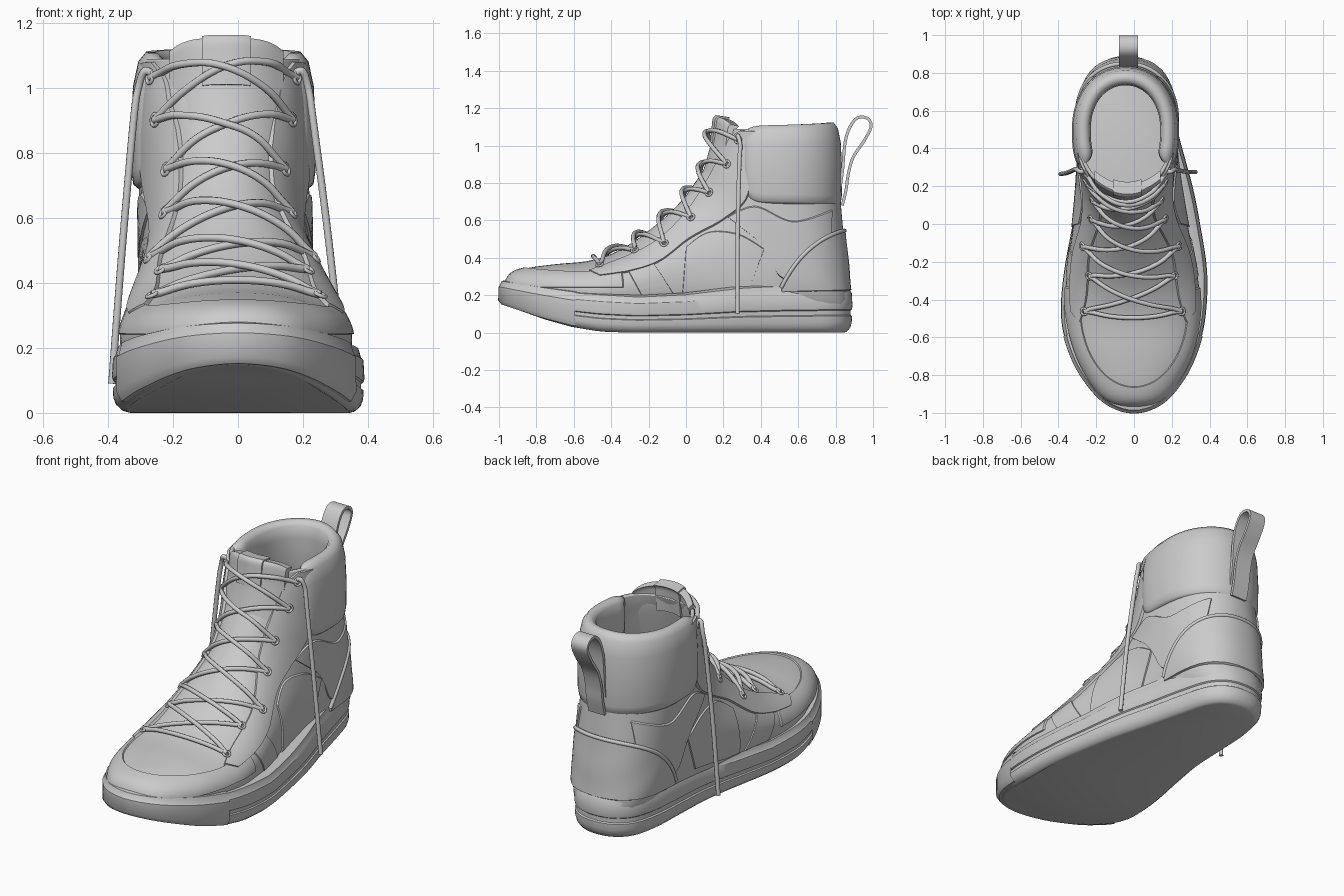
import bpy, bmesh, math
from mathutils import Vector as V
from mathutils.bvhtree import BVHTree

if "Cube" in bpy.data.objects:
    bpy.data.objects.remove(bpy.data.objects["Cube"])
SIDES = ((1, "right"), (-1, "left"))

def curve_pts(pts, n, closed=False):
    """Catmull-Rom resample to n points"""
    pts = [V(p) for p in pts]
    m = len(pts)
    segs = m if closed else m - 1
    get = (lambda j: pts[j % m]) if closed else (lambda j: pts[max(0, min(m - 1, j))])
    out = []
    for i in range(n):
        t = i * segs / (n if closed else n - 1)
        k = min(int(t), segs - 1)
        t -= k
        a, b, c, d = (get(k + j) for j in (-1, 0, 1, 2))
        out.append(.5 * (2 * b + (c - a) * t + (2 * a - 5 * b + 4 * c - d) * t * t + (3 * b - a - 3 * c + d) * t ** 3))
    return out

def loft(name, rings, closed=True, caps=(True, True), angle=40):
    bm = bmesh.new()
    vs = [[bm.verts.new(p) for p in r] for r in rings]
    n = len(vs[0])
    for a, b in zip(vs, vs[1:]):
        for i in range(n if closed else n - 1):
            bm.faces.new((a[i], a[(i + 1) % n], b[(i + 1) % n], b[i]))
    for cap, ring in zip(caps, (vs[0], vs[-1])):
        if cap:
            bm.faces.new(ring)
    bmesh.ops.recalc_face_normals(bm, faces=bm.faces)
    me = bpy.data.meshes.new(name)
    bm.to_mesh(me)
    me.polygons.foreach_set("use_smooth", [True] * len(me.polygons))
    me.set_sharp_from_angle(angle=math.radians(angle))
    ob = bpy.data.objects.new(name, me)
    bpy.context.collection.objects.link(ob)
    return ob

def tube(name, pts, r):
    cu = bpy.data.curves.new(name, 'CURVE')
    cu.dimensions, cu.bevel_depth, cu.bevel_resolution, cu.use_fill_caps = '3D', r, 2, True
    sp = cu.splines.new('POLY')
    sp.points.add(len(pts) - 1)
    for q, p in zip(sp.points, pts):
        q.co = (*p, 1)
    sp.use_smooth = True
    bpy.context.collection.objects.link(bpy.data.objects.new(name, cu))

def interp(tab, x):
    for (a, fa), (b, fb) in zip(tab, tab[1:]):
        if x <= b:
            return fa + (fb - fa) * max(0, (x - a) / (b - a))

def oval(a, nf, nb):
    """Superellipse (across, along) with its own roundness for front and back"""
    c, s = math.cos(a), math.sin(a)
    n = nf if c > 0 else nb
    return math.copysign(abs(s) ** (2 / n), s), math.copysign(abs(c) ** (2 / n), c)

# Sole: one outline lofted through a side-wall profile (height fraction, inset)
N = 120
outline = curve_pts([(-.04, .89), (.07, .865), (.15, .78), (.2, .62), (.25, .42), (.31, .2), (.35, 0), (.387, -.25),
                     (.38, -.48), (.34, -.66), (.265, -.82), (.15, -.95), (0, -1), (-.15, -.95), (-.27, -.82),
                     (-.35, -.66), (-.387, -.48), (-.37, -.25), (-.325, 0), (-.295, .2), (-.285, .42), (-.275, .62),
                     (-.235, .78), (-.15, .865)], N, True)
bottom = [(-1, .145), (-.9, .112), (-.78, .072), (-.62, .03), (-.46, .006), (-.3, 0), (1, 0)]
top = [(-1.1, .285), (-1, .28), (-.8, .25), (-.58, .22), (-.25, .2), (0, .213), (.3, .25), (.6, .265), (1, .27)]

def sole_ring(f, inset, idx=range(N)):
    ring = []
    for i in idx:
        p, t = outline[i], (outline[(i + 1) % N] - outline[i - 1]).normalized()
        z0, z1 = interp(bottom, p.y), interp(top, p.y)
        ring.append((p.x + t.y * inset, p.y - t.x * inset, z0 + (z1 - z0) * f))
    return ring

wall = [(0, .045), (.02, .03), (.1, .012), (.2, .004), (.33, .003), (.35, .01), (.44, .01), (.46, .003),
        (.52, 0), (.78, .003), (.82, .01), (.95, .018), (1, .05)]
loft("sole", [sole_ring(f, d) for f, d in wall], angle=35)
loft("toe_bumper", [sole_ring(f, d, [i for i in range(N) if outline[i].y < -.57]) for f, d in
                    [(.03, .04), (.05, .012), (.2, -.004), (.75, -.003), (.79, .004), (.97, .014), (1.02, .05)]],
     closed=False, caps=(False, False))
loft("insole", [[(x * .8, y * .85, z) for x, y, z in sole_ring(f, .04)] for f in (.7, .8)])

# Upper: fan of sections from toe to collar (ridge y,z, base y,z, centre x, half width, front and back roundness)
secs = [(-.965, .27, -.965, .21, 0, .06, 2.1, 2.1), (-.93, .318, -.93, .18, 0, .145, 2.1, 2.1),
        (-.85, .345, -.85, .14, 0, .22, 2.2, 2.2), (-.7, .366, -.68, .1, 0, .305, 2.2, 2.2),
        (-.5, .388, -.45, .06, -.005, .355, 2.1, 2.2), (-.33, .455, -.2, .06, -.01, .345, 2, 2.4),
        (-.15, .585, .13, .06, -.02, .302, 2, 2.6), (-.02, .71, .55, .06, -.033, .265, 2.1, 2.8),
        (.06, .82, .85, .08, -.038, .262, 2.3, 2.6), (.11, .9, .865, .3, -.04, .262, 2.4, 2.4),
        (.14, .97, .845, .5, -.045, .26, 2.5, 2.3), (.165, 1.02, .825, .72, -.045, .255, 2.6, 2.15),
        (.18, 1.06, .81, .9, -.045, .25, 2.6, 2.1), (.19, 1.09, .8, 1.08, -.045, .25, 2.6, 2.1)]
rings = []
for R, B, (cx, w), (nf, nb) in zip(*[curve_pts([s[i:i + 2] for s in secs], 66) for i in (0, 2, 4, 6)]):
    ov = [oval(k * math.tau / 64, nf, nb) for k in range(64)]
    rings.append([(cx + w * s, *((R + B) / 2 + (R - B) / 2 * c)) for s, c in ov])
upper = loft("upper", rings, caps=(True, False))

def make_bvh(obs):
    vs, fs = [], []
    for o in obs:
        fs += [[i + len(vs) for i in p.vertices] for p in o.data.polygons]
        vs += [v.co.copy() for v in o.data.vertices]
    return BVHTree.FromPolygons(vs, fs)

bvh = make_bvh([upper])
sol = upper.modifiers.new("lining", 'SOLIDIFY')
sol.thickness, sol.offset = .02, -1

def project(origin, direction, lift):
    d = V(direction).normalized()
    hit, nor, _, _ = bvh.ray_cast(V(origin), d)
    if hit is None:
        hit, nor, _, _ = bvh.find_nearest(V(origin) + d * 1.75)
    return hit + (-nor if nor.dot(d) > 0 else nor) * lift

def patch(name, ray, nu, nv, th):
    """Raised overlay: ray(u, v) gives origin and direction; the border tucks into the upper"""
    us = [0, .006] + [i / nu for i in range(1, nu)] + [.994, 1]
    vs = [0, .025] + [i / nv for i in range(1, nv)] + [.975, 1]
    return loft(name, [[project(*ray(u, v), -.004 if u in (0, 1) or v in (0, 1) else th) for u in us] for v in vs],
                closed=False, caps=(False, False))

def side_patch(name, front, back, th):
    A, B = curve_pts(front, 1001), curve_pts(back, 1001)
    return [patch(f"{name}_{tag}", lambda u, v: ((s * 2, *A[round(u * 1000)].lerp(B[round(u * 1000)], v)), (-s, 0, 0)),
                  40, 10, th) for s, tag in SIDES]

# Overlays on both sides
stays = side_patch("eyestay", [(-.52, .325), (-.3, .41), (-.14, .5), (0, .64), (.1, .79), (.18, .94), (.23, 1.03), (.29, 1.08)],
                   [(-.46, .3), (-.3, .325), (-.14, .38), (.02, .5), (.2, .6), (.33, .72), (.34, .9), (.38, 1.08)], .013)
side_patch("vamp_panel", [(-.33, .37), (-.3, .31), (-.24, .2)], [(-.17, .37), (-.13, .31), (-.06, .2)], .006)
side_patch("quarter_panel", [(0, .46), (.12, .54), (.28, .53), (.42, .45)], [(-.02, .2), (.08, .2), (.2, .22), (.34, .24)], .008)
side_patch("ankle_panel", [(.22, .62), (.37, .68), (.57, .6), (.78, .66)], [(.44, .45), (.5, .3), (.65, .25), (.76, .25)], .008)

def guard_ray(u, v):
    a, e = math.pi * (-.08 + 1.16 * u), math.pi / 2 * (1 - v)
    d = V((math.cos(a) * math.cos(e), -math.sin(a) * math.cos(e), math.sin(e)))
    return V((math.cos(a) * .28, -.45 - math.sin(a) * .41, .24)) + d * 2, -d

def heel_ray(u, v, base=.22):
    a = math.radians(-88 + 176 * u)
    d = V((math.sin(a), math.cos(a), 0))
    return V((-.04, .5, base + v * (.545 - base) * (1 - abs(2 * u - 1) ** 2.6 * .93))) + d * 2, -d

patch("toe_guard", guard_ray, 40, 8, .007)
patch("heel_counter", heel_ray, 40, 10, .012)
tube("heel_counter_edge", [project(*heel_ray(i / 60, 1), .008) for i in range(61)], .011)

# Padded collar wrapping the ankle, open at the front
pad = [(-.02, .01), (.012, .0), (.027, .03), (.033, .12), (.034, .45), (.028, .75), (.012, .93), (-.012, 1), (-.04, 1),
       (-.06, .95), (-.066, .8), (-.06, .4), (-.03, .1)]
rings = []
for i in range(61):
    u = -1 + i / 30
    e = max(0, (abs(u) - .8) / .2)
    zb, zt, k = .675 + .02 * abs(u) + .07 * e ** 3, 1.125 - .02 * abs(u) - .02 * e ** 3, 1 - .5 * e ** 6
    s, c = oval(math.radians(122) * u, 2.1, 2.6)
    rings.append([(-.045 + (.25 + o * k) * s, .5 + (.3 + o * k) * c, zb + (zt - zb) * f) for o, f in pad])
loft("collar", rings, angle=60)

# Tongue and its tab: bowed plates following the ridge
def plate(name, path, half, th, drop):
    row, rings = [-1 + k / 8 for k in range(17)], []
    for y, z in curve_pts(path, 14):
        f = [(-.035 + s * half, y + (s * half / .17) ** 2 * .07, z - drop * s ** 4) for s in row]
        rings.append(f + [(x, y + th, z - .01) for x, y, z in reversed(f)])
    return loft(name, rings)

tongue = plate("tongue", [(.075, .81), (.105, .91), (.135, 1.02), (.145, 1.1), (.152, 1.14), (.165, 1.153)], .175, .045, .04)
tab = plate("tongue_tab", [(.127, 1.01), (.137, 1.1), (.143, 1.145), (.158, 1.163)], .075, .065, .004)

# Pull loop at the back
loop = curve_pts([(.81, .70), (.835, .85), (.855, 1.04), (.905, 1.14), (.965, 1.148), (.99, 1.105), (.955, 1.03),
                  (.895, .94), (.868, .85), (.855, .76), (.835, .68)], 60)
rings = []
for i, p in enumerate(loop):
    t = (loop[min(i + 1, 59)] - loop[max(i - 1, 0)]).normalized() * .008
    rings.append([(x, p.x - s * t.y, p.y + s * t.x) for x, s in ((-.08, -1), (.02, -1), (.02, 1), (-.08, 1))])
loft("pull_loop", rings)

# Eyelets
eye = {}
for i, (y, z) in enumerate([(-.46, .35), (-.27, .43), (-.115, .47), (.03, .61), (.13, .745), (.225, .9), (.285, 1.03)]):
    for s, tag in SIDES:
        p, q = (project((2 * s, y, z), (-s, 0, 0), h) for h in (.016, 0))
        eye[i, s] = p
        bpy.ops.mesh.primitive_torus_add(location=p, rotation=(p - q).to_track_quat('Z', 'Y').to_euler(), minor_radius=.006,
                                         major_radius=.018, major_segments=20, minor_segments=8)
        bpy.context.object.name = f"eyelet_{i}_{tag}"
        bpy.ops.object.shade_smooth()
bvh = make_bvh([upper, tongue, tab] + stays)

# Laces: a straight bar at the toe, then crossings up the throat, resting on tongue and eyestays
def lace(name, a, b, lift):
    d, pts = V((0, -.75, .66)), []
    for t in (k / 32 for k in range(33)):
        p = a.lerp(b, t)
        q = project(p + d * 1.75, -d, .012 + lift * math.sin(math.pi * t))
        pts.append(p.lerp(q, min(1, 8 * t, 8 * (1 - t))) if (q - p).dot(d) > 0 else p)
    for _ in range(6):
        pts = [a] + [(p + 2 * q + r) / 4 for p, q, r in zip(pts, pts[1:], pts[2:])] + [b]
    tube(name, pts, .012)

lace("lace_bar", eye[0, -1], eye[0, 1], .008)
for i in range(6):
    for s, tag in SIDES:
        lace(f"lace_{i}_{tag}", eye[i, s], eye[i + 1, -s], .006 + .018 * (s > 0))

# Hanging lace ends
for s, tag, end in ((1, "right", (.325, .275, .1)), (-1, "left", (-.388, .265, .09))):
    p, e = eye[6, s], V(end)
    tube(f"lace_end_{tag}", curve_pts([p - V((s * .02, 0, 0)), p + V((s * .015, 0, .02)), V((p.x + s * .035, .29, 1)),
         V((p.x + s * .05, .285, .9)), p.lerp(e, .55) + V((s * .02, 0, 0)), e], 40), .012)
